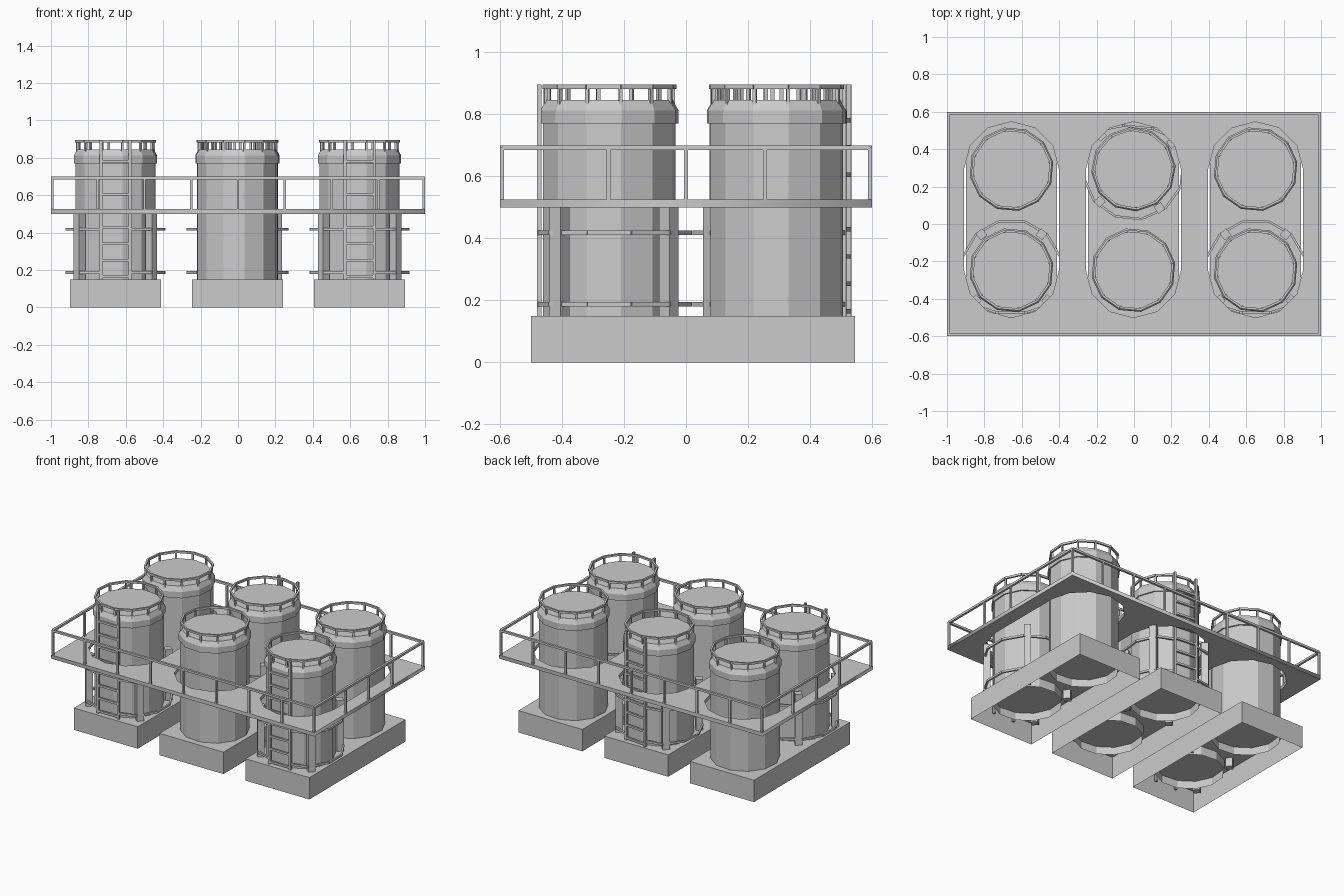
import bpy
import bmesh
from math import cos, sin, pi, radians
from mathutils import Vector, Matrix

cube = bpy.data.objects.get("Cube")
if cube:
    bpy.data.objects.remove(cube, do_unlink=True)

steel = bpy.data.materials.new("light_grey_steel")
steel.use_nodes = True
grey = (0.6, 0.6, 0.6, 1)
steel.diffuse_color = grey
steel.node_tree.nodes["Principled BSDF"].inputs["Base Color"].default_value = grey

SIDES = 12
COLUMNS = {"right": -0.655, "middle": -0.003, "left": 0.65}
FRONT_Y, BACK_Y = -0.247, 0.293
FOOT, DECK = 0.09, 0.5


def polar(r, deg, z=0.0):
    return Vector((r * cos(radians(deg)), r * sin(radians(deg)), z))


def finish(bm, name, place=Matrix()):
    mesh = bpy.data.meshes.new(name)
    bm.to_mesh(mesh)
    bm.free()
    mesh.materials.append(steel)
    obj = bpy.data.objects.new(name, mesh)
    obj.matrix_world = place
    bpy.context.collection.objects.link(obj)
    return obj


def bar(bm, a, b, width, height, turn=0.0):
    """Box running from a to b; turn orients upright bars."""
    a, b = Vector(a), Vector(b)
    along = (b - a).normalized()
    side = polar(1, turn) if abs(along.z) > 0.9 else along.cross(Vector((0, 0, 1))).normalized()
    up = side.cross(along)
    frame = Matrix((side * width, along * (b - a).length, up * height)).transposed().to_4x4()
    bmesh.ops.create_cube(bm, size=1, matrix=Matrix.Translation((a + b) / 2) @ frame)


def path(bm, points, width, height, closed=False):
    ends = points[1:] + points[:1] if closed else points[1:]
    for a, b in zip(points, ends):
        bar(bm, a, b, width, height)


def plinth(name, x):
    bm = bmesh.new()
    size = Matrix.Diagonal((0.486, 1.045, 0.15, 1))
    bmesh.ops.create_cube(bm, size=1, matrix=Matrix.Translation((x, 0.022, 0.075)) @ size)
    bm.normal_update()
    under = [f for f in bm.faces if f.normal.z < -0.5]
    bmesh.ops.delete(bm, geom=under, context='FACES')
    finish(bm, name)


def tank(name, place):
    # Shell with collar and chamfered shoulder, open skirt below the floor
    bm = bmesh.new()
    profile = [(0.217, FOOT), (0.217, 0.77), (0.226, 0.77), (0.226, 0.812), (0.208, 0.845)]
    step = 360 / SIDES
    rings = [[bm.verts.new(polar(r, 10 + i * step, z)) for i in range(SIDES)] for r, z in profile]
    for low, high in zip(rings, rings[1:]):
        for i in range(SIDES):
            j = (i + 1) % SIDES
            bm.faces.new((low[i], low[j], high[j], high[i]))
    bm.faces.new(rings[-1])
    floor = [bm.verts.new(polar(0.216, 10 + i * step, 0.142)) for i in range(SIDES)]
    bm.faces.new(floor[::-1])
    finish(bm, name, place)

    # Guard rail on the roof
    bm = bmesh.new()
    path(bm, [polar(0.213, 10 + i * step, 0.888) for i in range(SIDES)], 0.012, 0.014, True)
    for i in range(SIDES):
        deg = 10 + i * step
        bar(bm, polar(0.208, deg, 0.825), polar(0.208, deg, 0.885), 0.012, 0.012, deg)
    finish(bm, name + "_roof_rail", place)


def access_frame(name, place):
    # Four legs under the deck
    bm = bmesh.new()
    for deg in (50, 130, 220, 320):
        bar(bm, polar(0.25, deg, FOOT), polar(0.25, deg, DECK), 0.045, 0.045, deg)
    finish(bm, name + "_legs", place)

    # Two hoops tied to the ladder
    bm = bmesh.new()
    for z in (0.187, 0.418):
        hoop = [polar(0.27, deg, z) for deg in range(-45, 226, 30)]
        hoop = [Vector((0.08, -0.225, z))] + hoop + [Vector((-0.08, -0.225, z))]
        path(bm, hoop, 0.012, 0.014)
    finish(bm, name + "_hoops", place)

    # Ladder
    bm = bmesh.new()
    for x in (-0.078, 0.078):
        bar(bm, (x, -0.226, FOOT), (x, -0.226, 0.895), 0.015, 0.015)
    for k in range(8):
        z = 0.165 + k * 0.088
        bar(bm, (-0.078, -0.226, z), (0.078, -0.226, z), 0.012, 0.014)
    finish(bm, name + "_ladder", place)


# Plinths, tanks and access frames in three columns
for label, x in COLUMNS.items():
    plinth(label + "_plinth", x)
    front = Matrix.Translation((x, FRONT_Y, 0))
    back = Matrix.Translation((x, BACK_Y, 0))
    if label == "middle":
        back = back @ Matrix.Rotation(radians(174), 4, 'Z')
    tank(label + "_front_tank", front)
    tank(label + "_back_tank", back)
    access_frame(label + "_access", back if label == "middle" else front)

# Deck outline with a long rounded opening for each column
curve = bpy.data.curves.new("deck", 'CURVE')
curve.dimensions = '2D'
curve.fill_mode = 'BOTH'
curve.extrude = 0.0125
outlines = [[(-1, -0.6), (1, -0.6), (1, 0.6), (-1, 0.6)]]
for x in COLUMNS.values():
    hole = []
    for y, start in ((BACK_Y, 0), (FRONT_Y, 180)):
        for k in range(7):
            p = polar(0.254, start + k * 30)
            hole.append((x + p.x, y + p.y))
    outlines.append(hole)
for outline in outlines:
    spline = curve.splines.new('POLY')
    spline.points.add(len(outline) - 1)
    for point, (px, py) in zip(spline.points, outline):
        point.co = (px, py, 0, 1)
    spline.use_cyclic_u = True
curve.materials.append(steel)
deck = bpy.data.objects.new("deck", curve)
deck.location.z = DECK + 0.0125
bpy.context.collection.objects.link(deck)
bpy.ops.object.select_all(action='DESELECT')
deck.select_set(True)
bpy.context.view_layer.objects.active = deck
bpy.ops.object.convert(target='MESH')

# Railing around the deck
bm = bmesh.new()
ex, ey = 0.9925, 0.5925
corners = [Vector((sx * ex, sy * ey, 0.692)) for sx, sy in ((-1, -1), (1, -1), (1, 1), (-1, 1))]
path(bm, corners, 0.015, 0.015, True)
spots = [(x, s * ey) for x in (-ex, -0.75, -0.5, -0.25, 0, 0.25, 0.5, 0.75, ex) for s in (-1, 1)]
spots += [(s * ex, y) for y in (-0.25, 0, 0.255) for s in (-1, 1)]
for x, y in spots:
    bar(bm, (x, y, 0.52), (x, y, 0.695), 0.013, 0.013)
finish(bm, "deck_railing")
